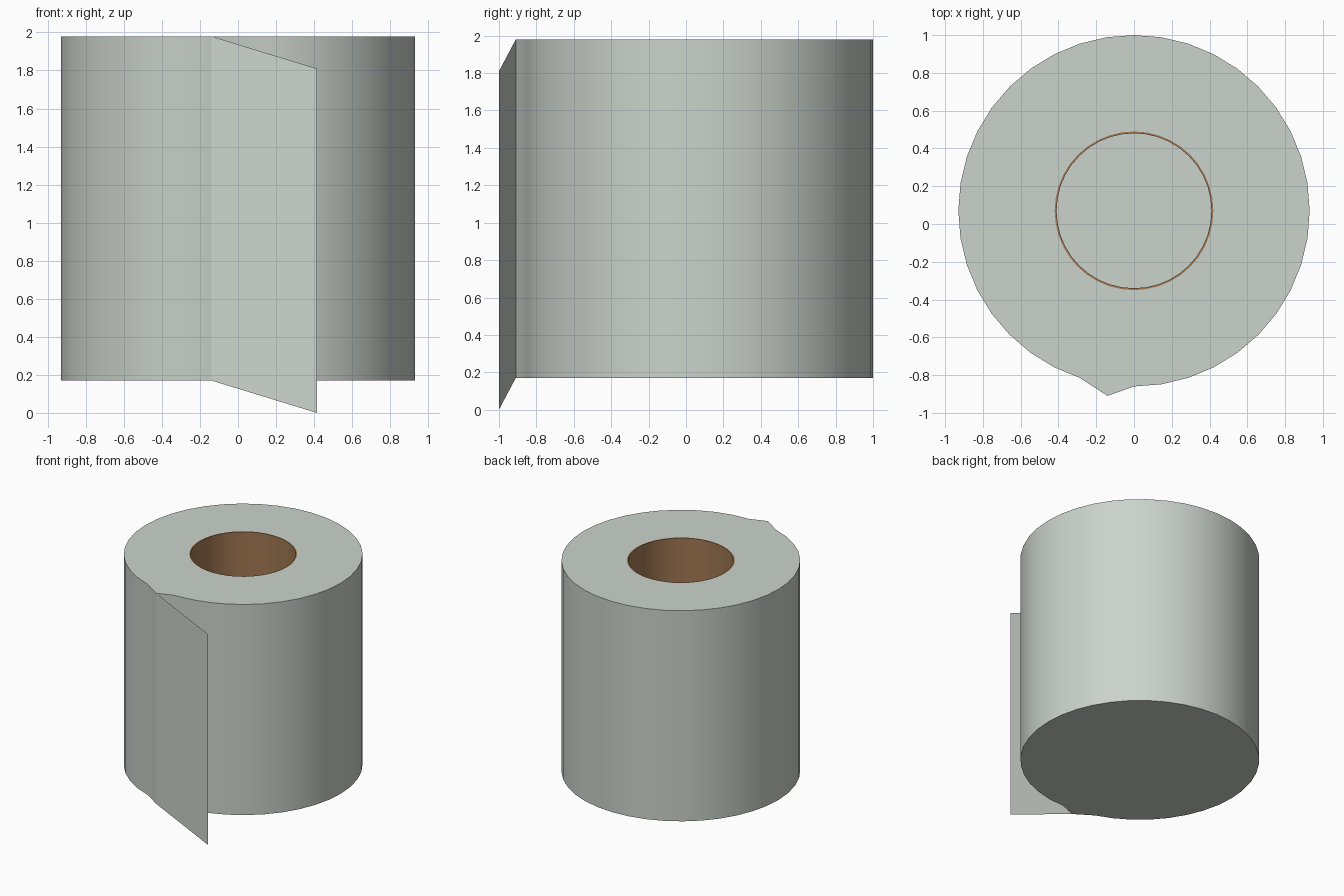
import bpy, bmesh, math

cube = bpy.data.objects.get("Cube")
if cube:
    bpy.data.objects.remove(cube, do_unlink=True)

SIDES = 40
CENTRE_Y = 0.07
BOTTOM, TOP = 0.17, 1.98
ROLL_R, CORE_OUT, CORE_IN = 0.93, 0.42, 0.41
PEEL = (-0.14, -0.91)   # where the loose sheet leaves the roll


def material(name, colour):
    mat = bpy.data.materials.new(name)
    mat.use_nodes = True
    mat.diffuse_color = (*colour, 1)
    mat.node_tree.nodes["Principled BSDF"].inputs["Base Color"].default_value = (*colour, 1)
    return mat


def circle(radius):
    """Points anticlockwise, starting at the front."""
    steps = [2 * math.pi * i / SIDES for i in range(SIDES)]
    return [(radius * math.sin(a), CENTRE_Y - radius * math.cos(a)) for a in steps]


def ring(bm, points, z):
    return [bm.verts.new((x, y, z)) for x, y in points]


def bridge(bm, a, b):
    for i in range(len(a)):
        j = (i + 1) % len(a)
        bm.faces.new((a[i], a[j], b[j], b[i]))


def finish(bm, name, mat):
    mesh = bpy.data.meshes.new(name)
    bm.to_mesh(mesh)
    bm.free()
    mesh.materials.append(mat)
    obj = bpy.data.objects.new(name, mesh)
    bpy.context.collection.objects.link(obj)
    bpy.ops.object.select_all(action="DESELECT")
    obj.select_set(True)
    bpy.context.view_layer.objects.active = obj
    bpy.ops.object.shade_smooth_by_angle(angle=math.radians(30))
    return obj


paper = material("pale grey green paper", (0.60, 0.65, 0.60))
card = material("brown cardboard", (0.36, 0.19, 0.085))

# Paper roll: outer wall, top annulus and closed base, one corner pulled out
outline = circle(ROLL_R)
outline[-1] = PEEL
bm = bmesh.new()
low, high = ring(bm, outline, BOTTOM), ring(bm, outline, TOP)
hole = ring(bm, circle(CORE_OUT), TOP)
bridge(bm, low, high)
bridge(bm, high, hole)
bm.faces.new(low[::-1])
finish(bm, "paper_roll", paper)

# Cardboard core: outer wall, thin rim and inner wall
bm = bmesh.new()
outer, inner = circle(CORE_OUT), circle(CORE_IN)
loops = [ring(bm, outer, BOTTOM), ring(bm, outer, TOP),
         ring(bm, inner, TOP), ring(bm, inner, BOTTOM)]
for a, b in zip(loops, loops[1:]):
    bridge(bm, a, b)
finish(bm, "cardboard_core", card)

# Loose sheet: a flat flap drooping towards its free edge
bm = bmesh.new()
free = (0.415, -1.0)
drop = BOTTOM
corners = [(*PEEL, BOTTOM), (*free, BOTTOM - drop), (*free, TOP - drop), (*PEEL, TOP)]
bm.faces.new([bm.verts.new(c) for c in corners])
finish(bm, "loose_sheet", paper)
